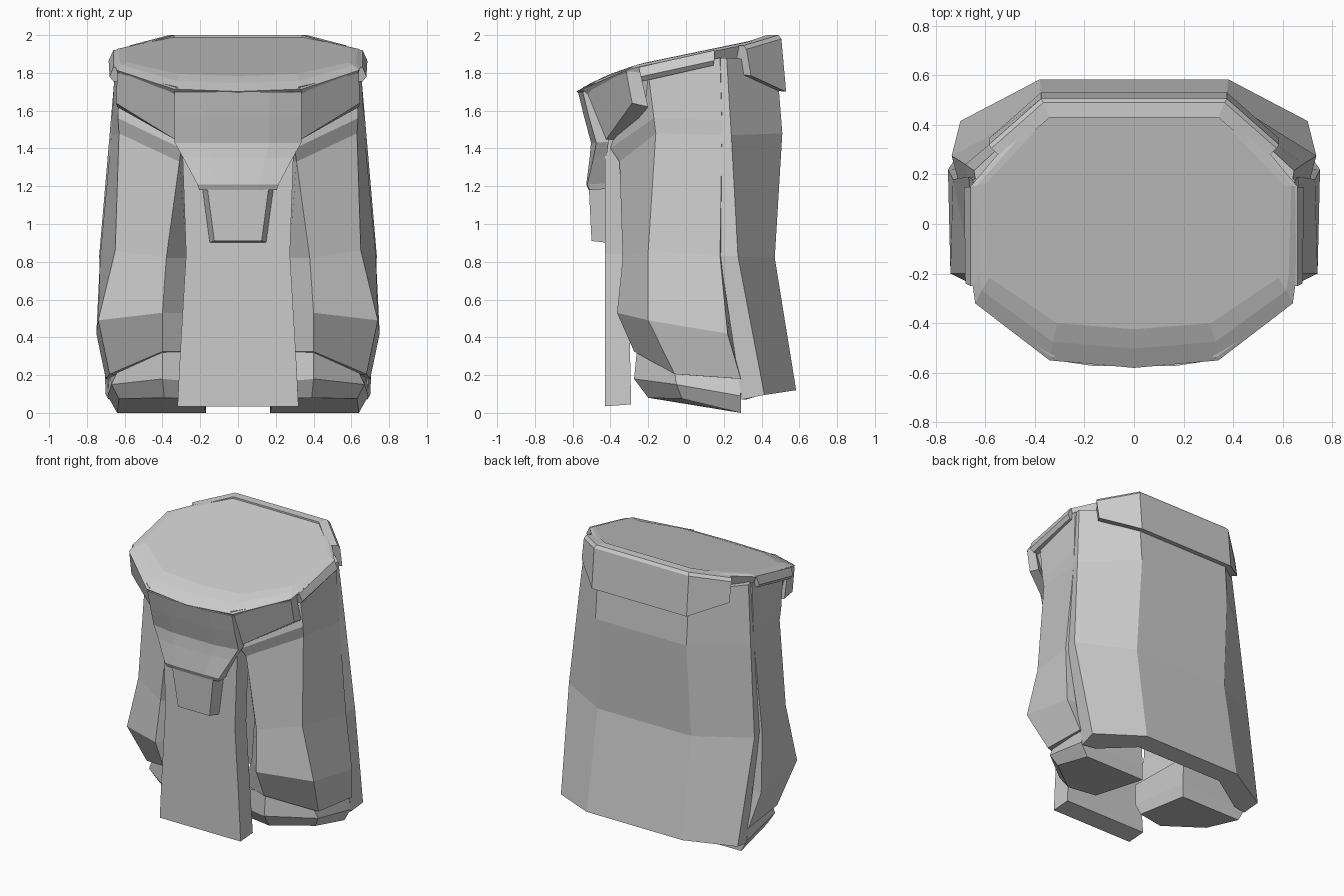
import bpy, bmesh

grey = bpy.data.materials.new("plain_grey")
grey.diffuse_color = (0.6, 0.6, 0.6, 1)


def loft(name, rings, both_sides=False):
    """Skin closed rings of points into a solid with flat end faces."""
    bm = bmesh.new()
    rows = [[bm.verts.new(p) for p in ring] for ring in rings]
    n = len(rows[0])
    for a, b in zip(rows, rows[1:]):
        for i in range(n):
            j = (i + 1) % n
            bm.faces.new((a[i], a[j], b[j], b[i]))
    bm.faces.new(rows[0][::-1])
    bm.faces.new(rows[-1])
    bmesh.ops.recalc_face_normals(bm, faces=bm.faces)
    mesh = bpy.data.meshes.new(name)
    bm.to_mesh(mesh)
    bm.free()
    obj = bpy.data.objects.new(name, mesh)
    bpy.context.collection.objects.link(obj)
    mesh.materials.append(grey)
    if both_sides:
        mod = obj.modifiers.new("mirror", 'MIRROR')
        mod.use_mirror_merge = False
    return obj


def sym(half):
    """Complete a half ring (x >= 0) across x = 0."""
    return half + [(-x, y, z) for x, y, z in reversed(half) if x > 0]


def top_z(y):
    """Height of the sloping waist top."""
    return 1.837 + (0.207 if y > -0.3 else 0.43) * (y + 0.3)


# Waist with sloped, bevelled top
outline = [(0, -.58), (.34, -.55), (.64, -.32), (.65, -.25), (.66, .15), (.38, .485), (0, .495)]


def waist_ring(sx, sy, drop, z=None):
    ring = []
    for x, y in outline:
        yy = .2 + (y - .2) * sy
        ring.append((x * sx, yy, top_z(yy) - drop if z is None else z))
    return sym(ring)


loft("waist", [
    waist_ring(.85, .65, 0, 1.45),
    waist_ring(.95, .92, .1),
    waist_ring(1, 1, .015),
    waist_ring(.96, .9, .003),
    waist_ring(.91, .8, 0),
])

# Front belt wings, sloping up towards the hips
loft("belt_wing", [
    [(.32, -.545, 1.725), (.33, -.425, 1.445), (.31, -.345, 1.45), (.32, -.40, 1.74)],
    [(.64, -.315, 1.80), (.645, -.285, 1.64), (.64, -.20, 1.62), (.635, -.25, 1.83)],
], True)

# Side belt plates with bevelled lower edge
loft("side_belt_plate", [
    [(.60, -.25, 1.83), (.66, -.25, 1.83), (.68, -.24, 1.78), (.66, -.23, 1.755), (.60, -.23, 1.755)],
    [(.60, .15, 1.92), (.66, .15, 1.92), (.685, .15, 1.865), (.665, .145, 1.84), (.60, .145, 1.84)],
], True)


# Back belt band, ending at the rear corners
def band(x, y, ix, iy, top, low):
    return [(x - .01, y - .015, top), (x, y, top - .02), (x, y + .025, low), (ix, iy, low + .01), (ix, iy, top)]


half = [band(.585, .32, .53, .26, 1.945, 1.785), band(.375, .505, .34, .43, 2.0, 1.70)]
loft("back_belt_band", half + [[(-x, y, z) for x, y, z in r] for r in reversed(half)])

# Faceted front buckle
loft("buckle", [
    sym([(w * .5, yc, z), (w, ye, z), (w, yb, z + .005)])
    for w, yc, ye, yb, z in [(.205, -.515, -.51, -.43, 1.18), (.215, -.528, -.523, -.425, 1.21),
                             (.29, -.51, -.49, -.42, 1.35), (.335, -.503, -.475, -.41, 1.43),
                             (.335, -.54, -.515, -.40, 1.57), (.335, -.572, -.547, -.40, 1.70)]
])
loft("hanging_pouch", [
    sym([(w - .03, y, z), (w, -.41, z - .01)])
    for w, y, z in [(.155, -.50, .91), (.195, -.515, 1.21)]
])

# Front hanging cloth panel
loft("front_panel", [
    sym([(w, -.428, z), (w, yb, z + dz)])
    for w, yb, z, dz in [(.32, -.29, .035, .01), (.31, -.295, .25, 0), (.275, -.30, .84, 0),
                         (.295, -.30, 1.4, 0), (.30, -.30, 1.6, 0)]
])


# Baggy legs: back inner, front inner, front corner, side front, side back
def leg_ring(c, e, f, inner):
    return [(inner, .27, f[2]), (inner, -.2, c[2]), c, e, f]


loft("leg", [
    leg_ring((.40, -.275, .325), (.68, -.06, .205), (.70, .29, .18), .20),
    leg_ring((.40, -.365, .53), (.74, -.20, .49), (.75, .22, .42), .25),
    leg_ring((.38, -.335, .82), (.65, -.20, .86), (.73, .18, .83), .27),
    leg_ring((.31, -.352, 1.33), (.63, -.16, 1.48), (.67, .19, 1.47), .28),
    leg_ring((.30, -.40, 1.40), (.635, -.17, 1.56), (.667, .19, 1.55), .28),
    leg_ring((.30, -.30, 1.72), (.63, -.20, 1.80), (.65, .18, 1.88), .20),
], True)

# Boots with tilted soles
loft("boot", [
    [(.17, .29, 0), (.19, -.16, .075), (.39, -.20, .08), (.63, -.02, .075), (.64, .29, 0)],
    [(.17, .29, .10), (.18, -.20, .16), (.40, -.275, .18), (.67, -.05, .15), (.69, .29, .09)],
    [(.18, .29, .30), (.18, -.20, .31), (.40, -.26, .33), (.64, -.06, .215), (.68, .28, .20)],
], True)


# Long back skirt, flared at the hem
def skirt_ring(edge, side, back):
    inner_back = (back[0] - .04, back[1] - .13, back[2] - .01)
    inner_edge = (edge[0] - .10, edge[1] + .02, edge[2])
    outer = [edge, side, back]
    inner = [inner_edge, inner_back]
    flip = lambda pts: [(-x, y, z) for x, y, z in pts]
    return outer + flip(outer[::-1]) + flip(inner) + inner[::-1]


loft("back_skirt", [
    skirt_ring((.685, .295, .07), (.70, .415, .095), (.38, .583, .12)),
    skirt_ring((.71, .18, .83), (.735, .275, .83), (.37, .47, .82)),
    skirt_ring((.668, .185, 1.50), (.68, .24, 1.47), (.36, .51, 1.48)),
    skirt_ring((.64, .18, 1.88), (.645, .215, 1.88), (.36, .48, 1.86)),
])
